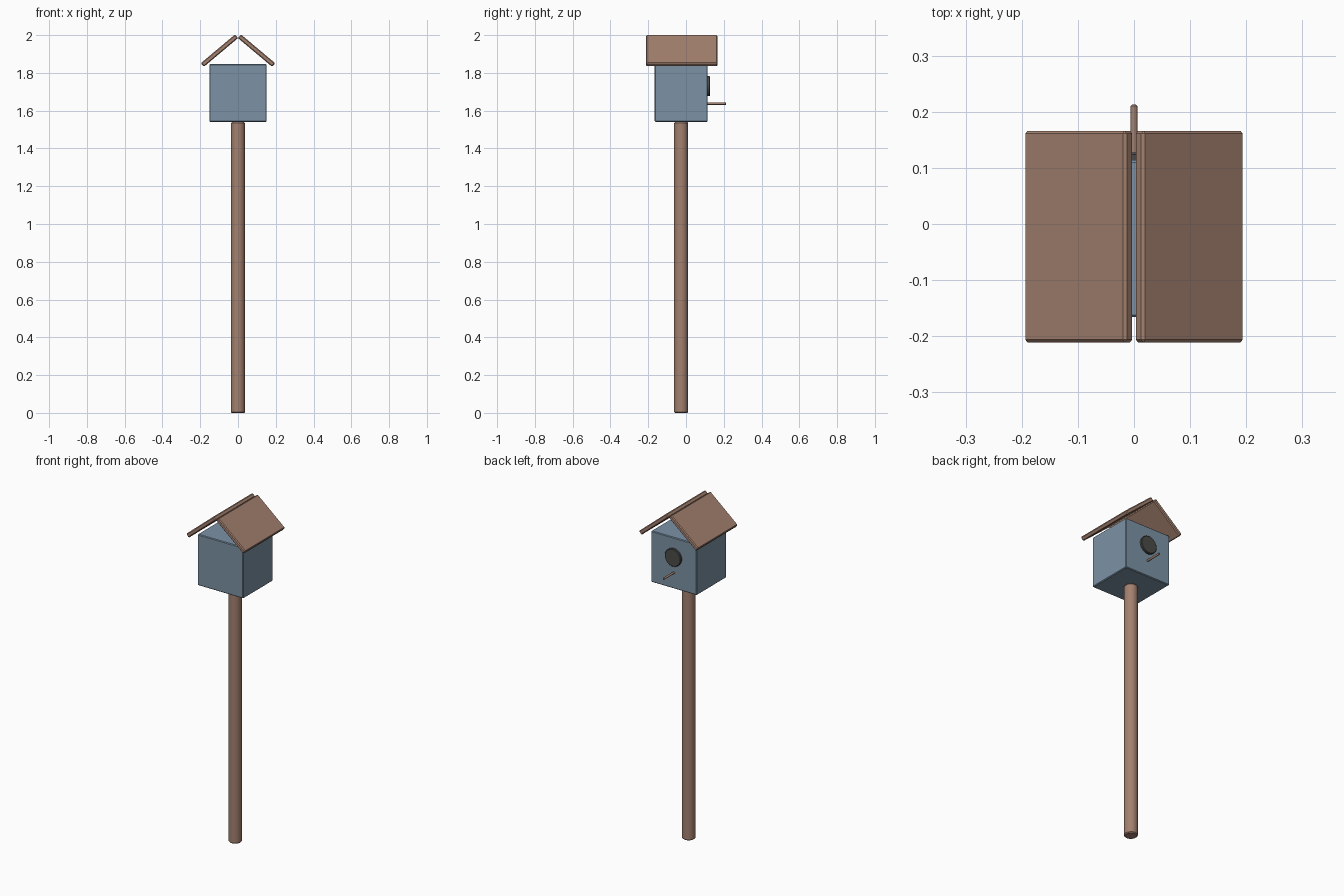
import bpy, math
from mathutils import Matrix, Vector

if "Cube" in bpy.data.objects:
    bpy.data.objects.remove(bpy.data.objects["Cube"])


def material(name, rgb):
    m = bpy.data.materials.new(name)
    m.diffuse_color = (*rgb, 1)
    m.use_nodes = True
    m.node_tree.nodes["Principled BSDF"].inputs["Base Color"].default_value = m.diffuse_color
    return m


BLUE = material("blue_paint", (0.20, 0.29, 0.38))
BROWN = material("brown_wood", (0.37, 0.22, 0.16))
DARK = material("dark_hole", (0.07, 0.07, 0.068))


def finish(ob, name, mat, bevel, smooth=False):
    ob.name = name
    ob.data.materials.append(mat)
    if bevel:
        mod = ob.modifiers.new("edge_bevel", 'BEVEL')
        mod.width = bevel
        mod.segments = 1
        mod.limit_method = 'ANGLE'
        mod.angle_limit = math.radians(40)
    if smooth:
        bpy.ops.object.shade_smooth_by_angle(angle=math.radians(30))
    return ob


def box(name, size, loc, mat, bevel):
    bpy.ops.mesh.primitive_cube_add(size=1)
    ob = bpy.context.object
    ob.data.transform(Matrix.Diagonal((*size, 1)))
    ob.location = loc
    return finish(ob, name, mat, bevel)


def rod(name, radius, depth, loc, mat, bevel, along_y=False, sides=16):
    bpy.ops.mesh.primitive_cylinder_add(vertices=sides, radius=radius, depth=depth)
    ob = bpy.context.object
    if along_y:
        ob.data.transform(Matrix.Rotation(math.pi / 2, 4, 'X'))
    ob.location = loc
    return finish(ob, name, mat, bevel, True)


# Post and house body
rod("post", 0.0375, 1.539, (0, -0.026, 0.7695), BROWN, 0.005)
box("house_body", (0.302, 0.28, 0.305), (0, -0.026, 1.6935), BLUE, 0.004)

# Round entrance and perch on the back wall
rod("entrance_hole", 0.053, 0.02, (0, 0.117, 1.73), DARK, 0.003, True, 24)
rod("perch", 0.0062, 0.11, (0, 0.158, 1.637), BROWN, 0.003, True, 12)

# Two sloping roof boards, inner lower edges meeting at the ridge
slope = math.radians(40)
length, thick = 0.236, 0.025
for side, name in ((-1, "roof_left"), (1, "roof_right")):
    down = Vector((side * math.cos(slope), 0, -math.sin(slope)))
    out = Vector((side * math.sin(slope), 0, math.cos(slope)))
    centre = Vector((0, -0.0225, 1.984)) + down * length / 2 + out * thick / 2
    board = box(name, (length, 0.377, thick), centre, BROWN, 0.005)
    board.rotation_euler.y = side * slope
